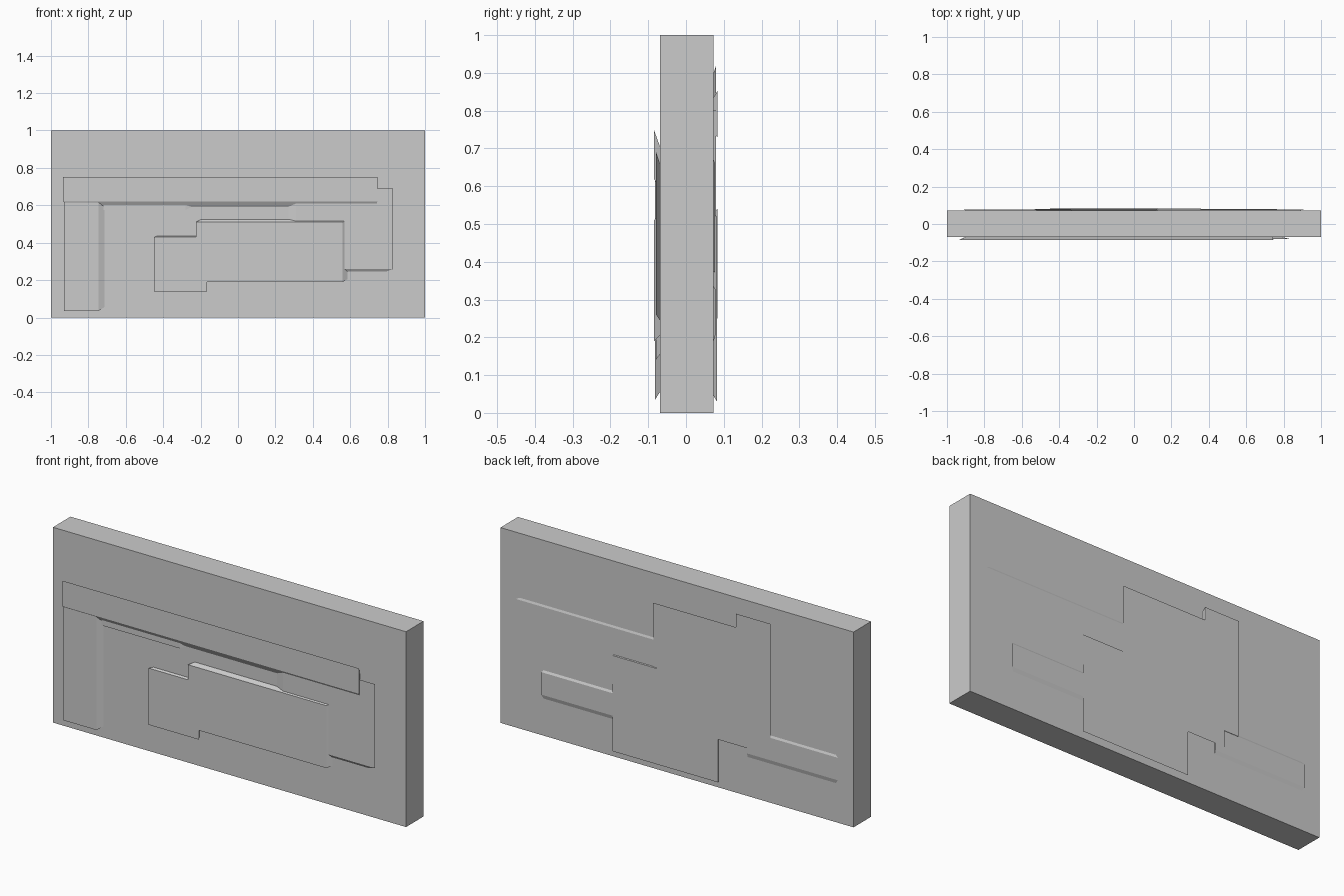
import bpy, bmesh

if "Cube" in bpy.data.objects:
    bpy.data.objects.remove(bpy.data.objects["Cube"])

FRONT, BACK = -0.069, 0.073   # the slab's two large faces


def plate(name, face_y, outer_y, outer, base):
    """Raised plate: outer and base are (x0, x1, z0, z1) outlines."""
    bm = bmesh.new()
    rings = []
    for y, (x0, x1, z0, z1) in ((face_y, base), (outer_y, outer)):
        rings.append([bm.verts.new((x, y, z)) for x, z in
                      ((x0, z0), (x1, z0), (x1, z1), (x0, z1))])
    a, b = rings
    bm.faces.new(a)
    bm.faces.new(b)
    for i in range(4):
        j = (i + 1) % 4
        bm.faces.new((a[i], a[j], b[j], b[i]))
    bmesh.ops.recalc_face_normals(bm, faces=bm.faces)
    me = bpy.data.meshes.new(name)
    bm.to_mesh(me)
    bm.free()
    ob = bpy.data.objects.new(name, me)
    bpy.context.collection.objects.link(ob)
    return ob


# main slab
full = (-1, 1, 0, 1)
plate("wall_slab", FRONT, BACK, full, full)

# front plates: name, outer depth, outer outline, base outline
front = [
    ("front_top_bar", -0.085, (-.935, .745, .62, .75), (-.90, .74, .592, .705)),
    ("front_left_column", -0.082, (-.93, -.745, .035, .62), (-.90, -.715, .055, .60)),
    ("front_thin_plate", -0.075, (-.72, -.28, .575, .70), (-.70, -.25, .59, .69)),
    ("front_right_plate", -0.079, (.31, .83, .26, .69), (.27, .79, .245, .66)),
    ("front_center_plate", -0.085, (-.225, .56, .19, .51), (-.195, .585, .205, .525)),
    ("front_low_plate", -0.080, (-.45, -.165, .14, .43), (-.43, -.17, .155, .436)),
]
for name, y, outer, base in front:
    plate(name, FRONT, y, outer, base)

# back plates
back = [
    ("back_top_plate", .083, (-.40, .13, .73, .852), (-.385, .12, .74, .835)),
    ("back_tall_plate", .080, (-.535, -.34, .335, .92), (-.52, -.335, .335, .90)),
    ("back_middle_plate", .079, (-.34, .13, .52, .80), (-.33, .125, .52, .80)),
    ("back_low_plate", .082, (-.24, .36, .03, .52), (-.235, .345, .045, .525)),
    ("back_center_plate", .083, (-.45, .11, .25, .54), (-.44, .10, .26, .53)),
    ("back_side_bar", .078, (-.915, -.40, .22, .335), (-.90, -.40, .20, .345)),
    ("back_thin_plate", .077, (.10, .91, .37, .66), (.10, .89, .375, .67)),
    ("back_short_bar", .079, (.30, .765, .21, .325), (.30, .755, .19, .335)),
]
for name, y, outer, base in back:
    plate(name, BACK, y, outer, base)
